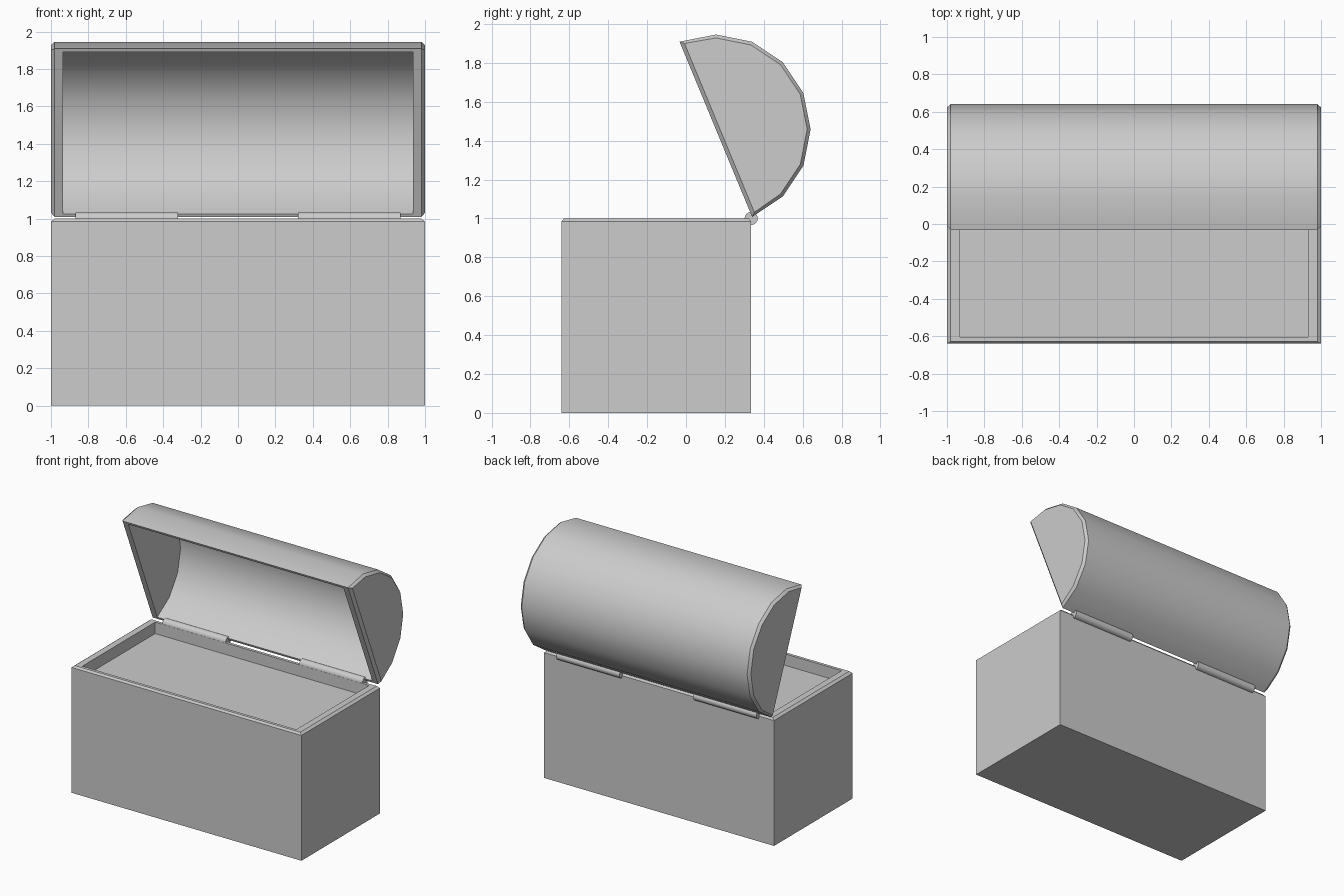
import bpy
import bmesh
import math
from mathutils import Matrix, Vector

if "Cube" in bpy.data.objects:
    bpy.data.objects.remove(bpy.data.objects["Cube"], do_unlink=True)

grey = bpy.data.materials.new("plain grey")
grey.use_nodes = True
colour = (0.604, 0.604, 0.604, 1)
grey.diffuse_color = colour
grey.node_tree.nodes["Principled BSDF"].inputs["Base Color"].default_value = colour

DEPTH = 0.4875           # half depth of the chest
BACK = 0.335             # hinge line
MID = BACK - DEPTH


def finish(bm, name, smooth=False):
    bmesh.ops.recalc_face_normals(bm, faces=bm.faces)
    mesh = bpy.data.meshes.new(name)
    bm.to_mesh(mesh)
    bm.free()
    mesh.materials.append(grey)
    obj = bpy.data.objects.new(name, mesh)
    bpy.context.collection.objects.link(obj)
    if smooth:
        bpy.ops.object.select_all(action="DESELECT")
        obj.select_set(True)
        bpy.context.view_layer.objects.active = obj
        bpy.ops.object.shade_smooth_by_angle(angle=math.radians(30))
    return obj


def bridge(bm, a, b, closed=True):
    for i in range(len(a) if closed else len(a) - 1):
        j = (i + 1) % len(a)
        bm.faces.new((a[i], a[j], b[j], b[i]))


# Chest body: outer walls, chamfered rim and shallow tray
bm = bmesh.new()
rings = []
for inset_x, inset_y, z in ((0, 0, 0), (0, 0, 0.985), (0.02, 0.012, 1),
                            (0.07, 0.035, 1), (0.07, 0.035, 0.91)):
    w, d = 1 - inset_x, DEPTH - inset_y
    rings.append([bm.verts.new((sx * w, MID + sy * d, z))
                  for sx, sy in ((-1, -1), (1, -1), (1, 1), (-1, 1))])
for lower, upper in zip(rings, rings[1:]):
    bridge(bm, lower, upper)
bm.faces.new(rings[0])
bm.faces.new(rings[-1])
finish(bm, "chest_body")

# Barrel lid: half-round shell, modelled closed and swung open on the hinge
SEGMENTS = 8
bm = bmesh.new()


def arch(x, radius, base=0):
    angles = [math.pi * i / SEGMENTS for i in range(SEGMENTS + 1)]
    return [bm.verts.new((x, -DEPTH + radius * math.cos(a),
                          max(radius * math.sin(a), base))) for a in angles]


end_l, outer_l = arch(-1, 0.47, 0.02), arch(-0.98, DEPTH)
outer_r, end_r = arch(0.98, DEPTH), arch(1, 0.47, 0.02)
inner_l, inner_r = arch(-0.935, 0.469), arch(0.935, 0.469)
bridge(bm, end_l, outer_l)
bridge(bm, outer_l, outer_r, closed=False)
bridge(bm, outer_r, end_r)
bridge(bm, inner_l, inner_r, closed=False)
for cap in (end_l, end_r, inner_l, inner_r):
    bm.faces.new(cap)
rim_out = [outer_l[0], outer_r[0], outer_r[-1], outer_l[-1]]
rim_in = [inner_l[0], inner_r[0], inner_r[-1], inner_l[-1]]
bridge(bm, rim_out, rim_in)
swing = (Matrix.Translation(Vector((0, BACK + 0.005, 1.008)))
         @ Matrix.Rotation(math.radians(-67.5), 4, "X"))
bmesh.ops.transform(bm, matrix=swing, verts=bm.verts)
finish(bm, "barrel_lid", smooth=True)

# Hinge barrels
for side, name in ((1, "left_hinge"), (-1, "right_hinge")):
    bm = bmesh.new()
    place = (Matrix.Translation(Vector((side * 0.595, BACK, 1.0)))
             @ Matrix.Rotation(math.pi / 2, 4, "Y"))
    bmesh.ops.create_cone(bm, cap_ends=True, segments=16, radius1=0.034,
                          radius2=0.034, depth=0.55, matrix=place)
    finish(bm, name, smooth=True)
